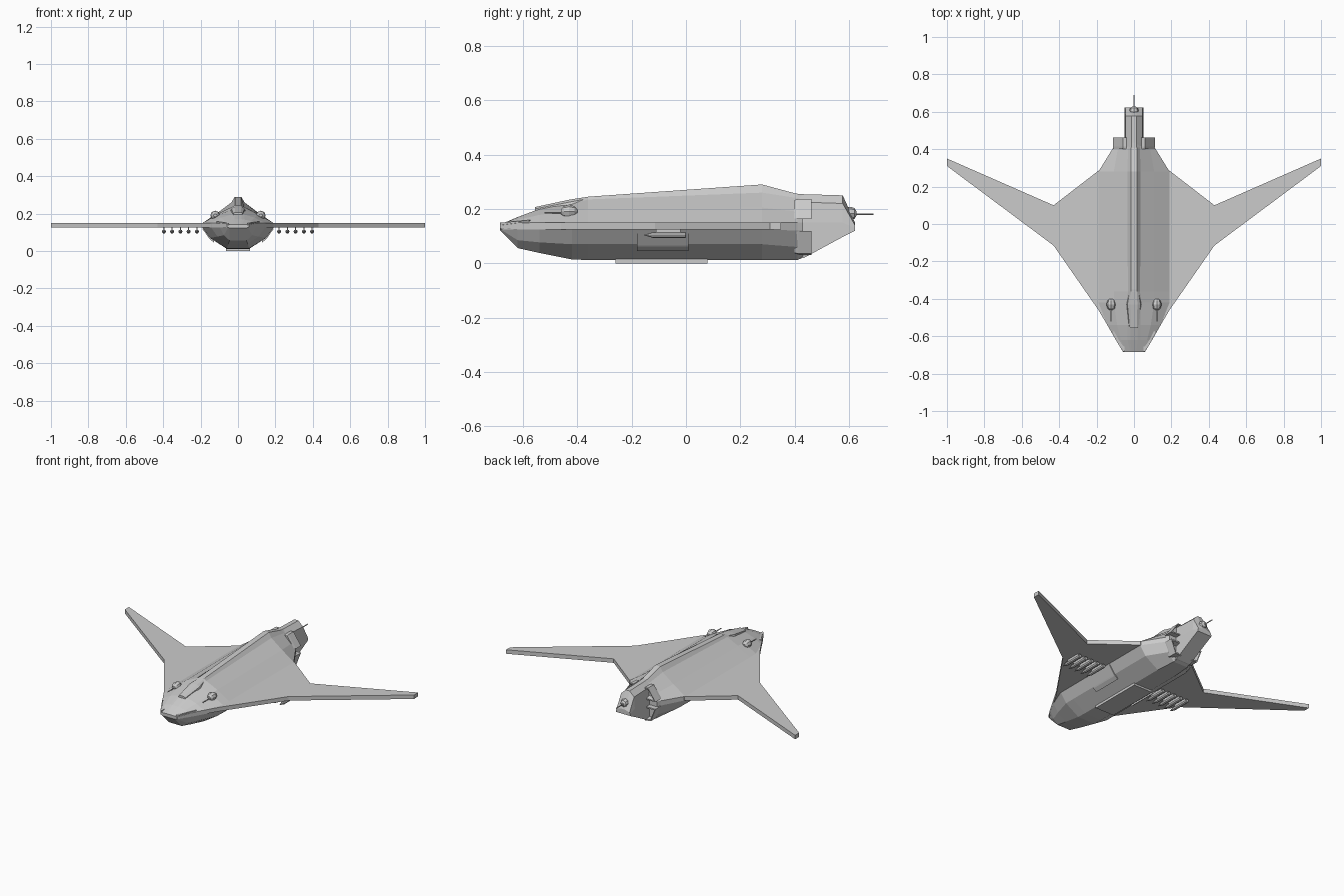
import bpy, bmesh, math
from mathutils import Vector


def finish(name, bm):
    bmesh.ops.recalc_face_normals(bm, faces=bm.faces)
    me = bpy.data.meshes.new(name)
    bm.to_mesh(me)
    bm.free()
    ob = bpy.data.objects.new(name, me)
    bpy.context.collection.objects.link(ob)
    return ob


def loft(name, rings, cap_start=True, cap_end=True):
    """Skin a list of equal-length point rings."""
    bm = bmesh.new()
    vs = [[bm.verts.new(p) for p in r] for r in rings]
    n = len(vs[0])
    for a, b in zip(vs, vs[1:]):
        for i in range(n):
            j = (i + 1) % n
            bm.faces.new((a[i], a[j], b[j], b[i]))
    if cap_start:
        bm.faces.new(vs[0])
    if cap_end:
        bm.faces.new(vs[-1])
    return finish(name, bm)


def sym_loft(name, stations):
    """Loft of (y, half profile from bottom to top) stations, symmetric in x."""
    return loft(name, [[(x, y, z) for x, z in half] +
                       [(-x, y, z) for x, z in reversed(half)]
                       for y, half in stations])


def plate(name, outline, z0, z1):
    return loft(name, [[(x, y, z) for x, y in outline] for z in (z0, z1)])


def lathe(name, profile, loc, sides=8):
    """Body of revolution along y from (y, radius) pairs."""
    return loft(name, [[(loc[0] + r * math.cos(2 * math.pi * i / sides), loc[1] + y,
                         loc[2] + r * math.sin(2 * math.pi * i / sides))
                        for i in range(sides)] for y, r in profile])


# Faceted main hull
sym_loft("hull", [
    (-0.685, [(.045, .122), (.052, .126), (.058, .13), (.058, .14), (.04, .141), (.02, .142), (.012, .142)]),
    (-0.62, [(.045, .056), (.075, .085), (.097, .125), (.097, .148), (.07, .16), (.035, .168), (.02, .17)]),
    (-0.54, [(.052, .038), (.11, .077), (.143, .125), (.143, .15), (.09, .178), (.035, .195), (.02, .2)]),
    (-0.42, [(.06, .014), (.15, .07), (.19, .125), (.19, .15), (.108, .195), (.035, .218), (.02, .228)]),
    (-0.36, [(.06, .012), (.15, .07), (.19, .125), (.19, .15), (.108, .2), (.033, .235), (.017, .245)]),
    (0.28, [(.06, .012), (.15, .07), (.19, .125), (.19, .15), (.108, .205), (.035, .26), (.017, .29)]),
    (0.41, [(.05, .012), (.09, .06), (.11, .12), (.11, .15), (.085, .19), (.032, .24), (.015, .255)]),
    (0.43, [(.045, .02), (.08, .06), (.1, .12), (.1, .15), (.075, .185), (.03, .235), (.015, .253)]),
])

# Cockpit canopy rising into the spine
sym_loft("canopy", [
    (-0.555, [(.024, .175), (.024, .2), (.015, .207)]),
    (-0.43, [(.045, .2), (.035, .225), (.018, .234)]),
    (-0.35, [(.03, .22), (.022, .24), (.015, .2465)]),
])

# Tail boom
sym_loft("tail_boom", [
    (0.38, [(.05, .014), (.05, .15), (.035, .235), (.014, .258)]),
    (0.435, [(.05, .02), (.05, .15), (.045, .225), (.014, .254)]),
    (0.577, [(.05, .097), (.05, .15), (.045, .22), (.014, .25)]),
    (0.622, [(.05, .12), (.05, .13), (.045, .14), (.014, .15)]),
])

# Belly plate
plate("belly_plate", [(-.065, -.26), (.065, -.26), (.065, .08), (-.065, .08)], 0, .016)

# Tail gun
lathe("tail_turret", [(-.03, .01), (-.02, .021), (0, .025), (.015, .02), (.023, .008)], (0, .605, .183))
lathe("tail_gun", [(0, .003), (.07, .003)], (0, .62, .181), 6)

for s, side in ((1, "right"), (-1, "left")):
    # Swept wing with kinked outer panel
    plate(f"wing_{side}", [(s * x, y) for x, y in (
        (.05, -.685), (.06, -.68), (.19, -.46), (.43, -.115), (1, .31), (1, .35),
        (.43, .10), (.19, .285), (.05, .285))], .125, .15)

    # Upper nose turret and barrel
    lathe(f"nose_turret_{side}", [(-.03, .009), (-.02, .02), (0, .026), (.02, .02), (.03, .008)],
          (s * .122, -.43, .19))
    lathe(f"nose_gun_{side}", [(-.09, .003), (-.02, .003)], (s * .122, -.43, .186), 6)

    # Nose edge strip
    d = Vector((s * .004, -.003, 0))
    a, b = Vector((s * .055, -.67, .144)), Vector((s * .112, -.575, .153))
    up = Vector((0, 0, .006))
    loft(f"nose_strip_{side}", [[p - d - up, p + d - up, p + d + up, p - d + up] for p in (a, b)])

    # Missile bay door lying on the lower hull side
    loft(f"bay_door_{side}", [[(s * .128, y, .045), (s * .149, y, .061), (s * .154, y, .067),
                               (s * .191, y, .119), (s * .18, y, .12), (s * .13, y, .06)]
                              for y in (-.18, .01)])

    # Row of missiles on pylons below the wing
    for i in range(5):
        x = s * (.22 + .044 * i)
        lathe(f"missile_{side}_{i}", [(-.155, .001), (-.12, .011), (-.002, .011), (0, .008)],
              (x, 0, .104))
        plate(f"pylon_{side}_{i}", [(x - .003, -.11), (x + .003, -.11), (x + .003, -.02),
                                    (x - .003, -.02)], .108, .127)

    # Hollow exhaust nozzles, upper and lower
    for level, quad in (("upper", [(.04, .236), (.06, .236), (.112, .162), (.04, .162)]),
                        ("lower", [(.04, .118), (.112, .118), (.08, .035), (.04, .03)])):
        cx = sum(p[0] for p in quad) / 4
        cz = sum(p[1] for p in quad) / 4
        rings = [[(s * (cx + (x - cx) * k), y, cz + (z - cz) * k) for x, z in quad]
                 for y, k in ((.40, .92), (.415, 1), (.462, 1), (.462, .8), (.432, .65))]
        loft(f"nozzle_{level}_{side}", rings)
